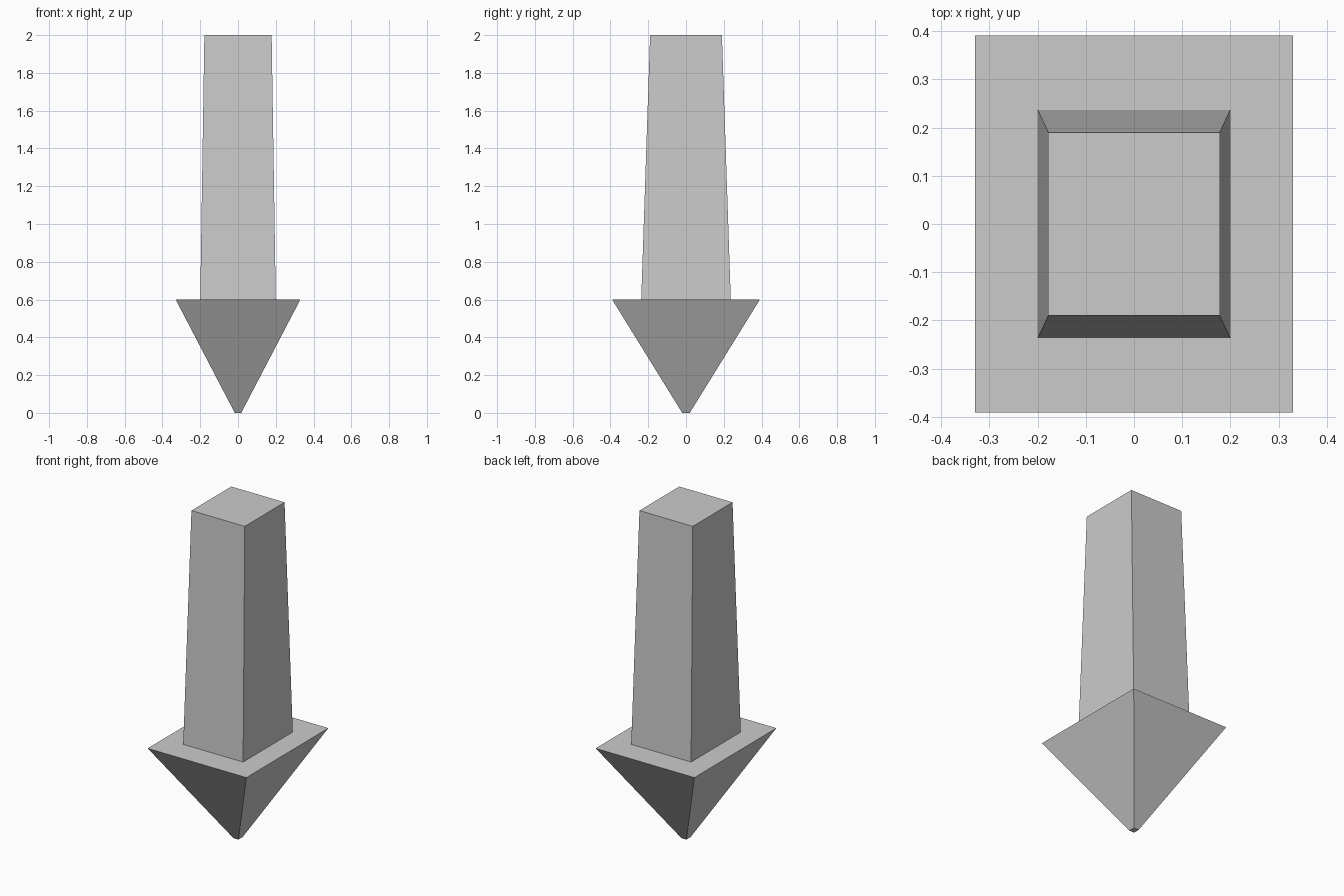
import bpy
import bmesh

if "Cube" in bpy.data.objects:
    bpy.data.objects.remove(bpy.data.objects["Cube"])

# Half width (x), half depth (y) and height of each rectangular section
SECTIONS = [
    (0.017, 0.020, 0.0),   # blunt tip
    (0.330, 0.391, 0.6),   # outer edge of arrow head
    (0.200, 0.237, 0.6),   # base of shaft
    (0.178, 0.190, 2.0),   # top of shaft
]


def loft_sections(name, sections):
    """Join rectangular sections into one closed, flat-shaded solid."""
    bm = bmesh.new()
    rings = [[bm.verts.new((sx * hx, sy * hy, z))
              for sx, sy in ((-1, -1), (1, -1), (1, 1), (-1, 1))]
             for hx, hy, z in sections]
    for low, high in zip(rings, rings[1:]):
        for i in range(4):
            j = (i + 1) % 4
            bm.faces.new((low[i], low[j], high[j], high[i]))
    bm.faces.new(rings[0][::-1])
    bm.faces.new(rings[-1])
    mesh = bpy.data.meshes.new(name)
    bm.to_mesh(mesh)
    bm.free()
    obj = bpy.data.objects.new(name, mesh)
    bpy.context.collection.objects.link(obj)
    return obj


# Head and tapered shaft as one continuous shell
loft_sections("down_arrow", SECTIONS)
